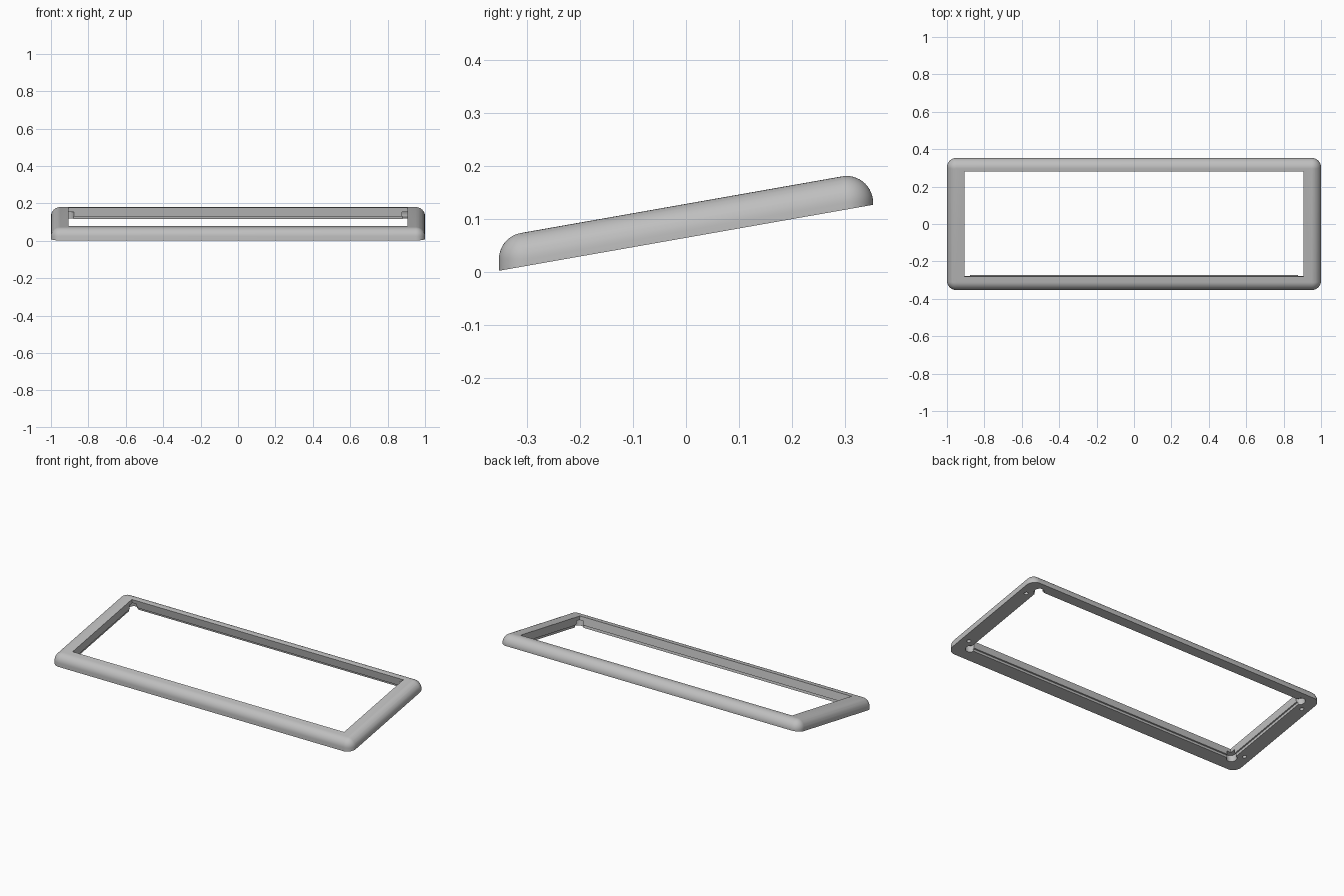
import bpy, bmesh, math
from mathutils import Matrix, Vector

cube = bpy.data.objects.get("Cube")
if cube:
    bpy.data.objects.remove(cube, do_unlink=True)

TILT = math.radians(10)
SLOPE = math.tan(TILT)
TOP, BOTTOM = 0.128, 0.064        # heights of the two sloped planes at y = 0
HALF_X, HALF_Y, ROUND = 1.0, 0.353, 0.05
THICK = (TOP - BOTTOM) * math.cos(TILT)
OPEN_X, OPEN_Y = 0.905, 0.282 / math.cos(TILT)
# Tilted working frame with its origin on the top plane
FRAME = Matrix.Translation((0, 0, TOP)) @ Matrix.Rotation(TILT, 4, "X")

grey = bpy.data.materials.new("light_grey")
grey.use_nodes = True
colour = (0.52, 0.52, 0.52, 1)
grey.diffuse_color = colour
grey.node_tree.nodes["Principled BSDF"].inputs["Base Color"].default_value = colour


def to_object(name, bm):
    bmesh.ops.recalc_face_normals(bm, faces=bm.faces[:])
    mesh = bpy.data.meshes.new(name)
    bm.to_mesh(mesh)
    bm.free()
    mesh.materials.append(grey)
    obj = bpy.data.objects.new(name, mesh)
    bpy.context.collection.objects.link(obj)
    return obj


def box_cutter(name, half_x, half_y, low, high):
    bm = bmesh.new()
    size = Matrix.Diagonal((2 * half_x, 2 * half_y, high - low, 1))
    bmesh.ops.create_cube(bm, size=1, matrix=FRAME @ Matrix.Translation((0, 0, (low + high) / 2)) @ size)
    return to_object(name, bm)


def corner_cylinders(name, x, y, radius, low, high):
    bm = bmesh.new()
    for sx in (-1, 1):
        for sy in (-1, 1):
            place = Matrix.Translation((sx * x, sy * y, (low + high) / 2))
            bmesh.ops.create_cone(bm, cap_ends=True, segments=32, radius1=radius,
                                  radius2=radius, depth=high - low, matrix=FRAME @ place)
    return to_object(name, bm)


# Solid slab: hull of spheres at the corners, cut off by the sloped underside
bm = bmesh.new()
for sx in (-1, 1):
    for sy in (-1, 1):
        y = sy * (HALF_Y - ROUND)
        z = TOP + y * SLOPE - ROUND / math.cos(TILT)
        for drop in (0, 0.2):
            bmesh.ops.create_uvsphere(bm, u_segments=48, v_segments=24, radius=ROUND,
                                      matrix=Matrix.Translation((sx * (HALF_X - ROUND), y, z - drop)))
hull = bmesh.ops.convex_hull(bm, input=bm.verts[:])
loose = {g for g in hull["geom_interior"] + hull["geom_unused"] if isinstance(g, bmesh.types.BMVert)}
bmesh.ops.delete(bm, geom=list(loose), context="VERTS")
cut = bmesh.ops.bisect_plane(bm, geom=bm.verts[:] + bm.edges[:] + bm.faces[:], dist=1e-5,
                             plane_co=(0, 0, BOTTOM), clear_inner=True,
                             plane_no=Vector((0, -math.sin(TILT), math.cos(TILT))))
rim = [g for g in cut["geom_cut"] if isinstance(g, bmesh.types.BMEdge)]
bmesh.ops.edgeloop_fill(bm, edges=rim)
bmesh.ops.dissolve_limit(bm, angle_limit=0.002, verts=bm.verts[:], edges=bm.edges[:])
frame = to_object("bezel_frame", bm)

# Opening, panel rebate, corner reliefs and screw holes
cutters = [
    box_cutter("opening_cutter", OPEN_X, OPEN_Y, -0.2, 0.1),
    box_cutter("rebate_cutter", OPEN_X + 0.008, OPEN_Y + 0.008, -0.2, -THICK + 0.016),
    corner_cylinders("relief_cutter", OPEN_X, OPEN_Y, 0.028, -0.2, -THICK + 0.04),
    corner_cylinders("screw_hole_cutter", 0.955, 0.24, 0.011, -0.2, -THICK + 0.03),
]
bpy.context.view_layer.objects.active = frame
for cutter in cutters:
    cutter.hide_render = True
    mod = frame.modifiers.new(cutter.name, "BOOLEAN")
    mod.operation = "DIFFERENCE"
    mod.solver = "EXACT"
    mod.object = cutter
    bpy.ops.object.modifier_apply(modifier=mod.name)
    bpy.data.objects.remove(cutter, do_unlink=True)

bpy.ops.object.select_all(action="DESELECT")
frame.select_set(True)
bpy.ops.object.shade_smooth_by_angle(angle=math.radians(30))
